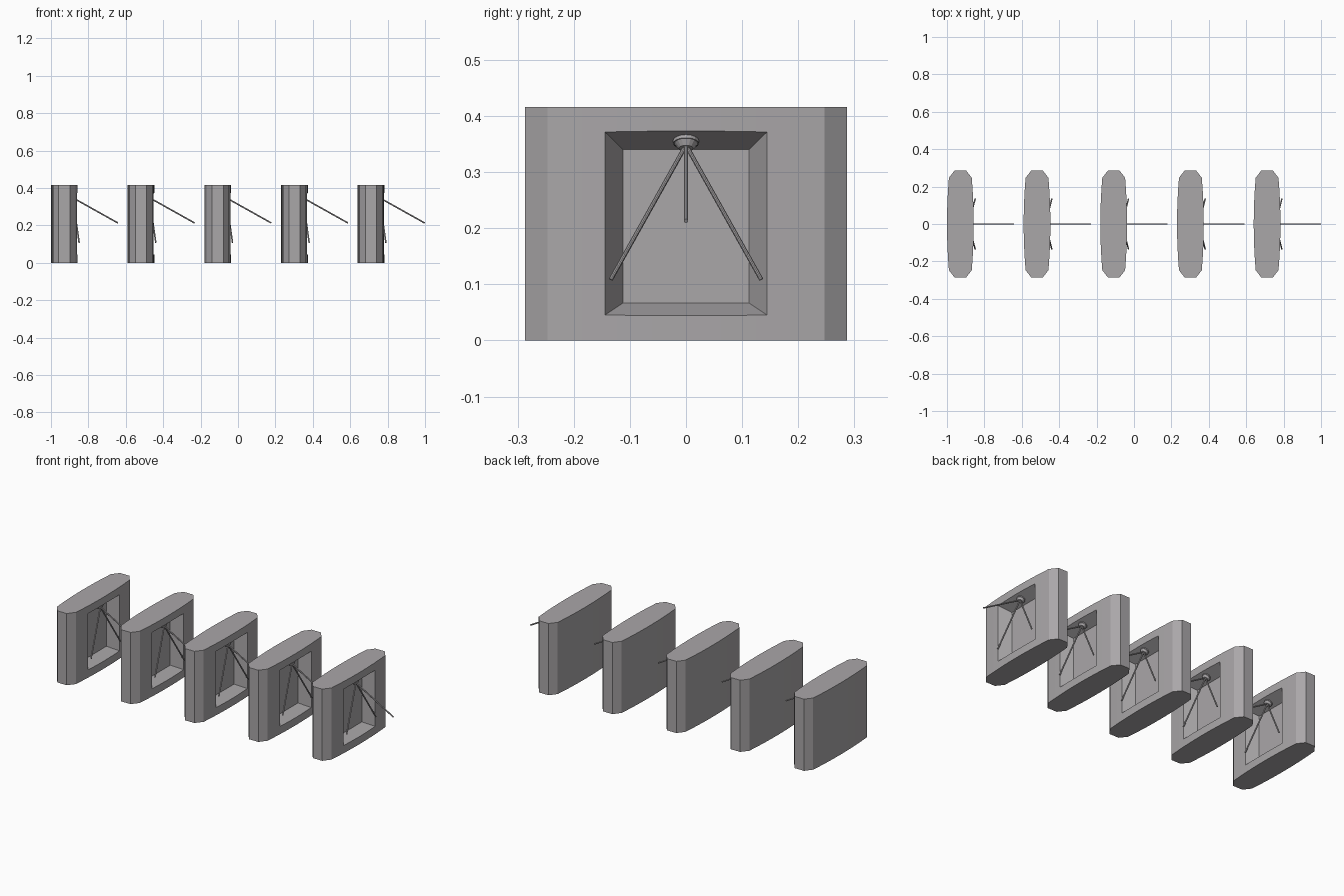
import bpy, bmesh, math
from mathutils import Vector, Matrix

if "Cube" in bpy.data.objects:
    bpy.data.objects.remove(bpy.data.objects["Cube"])

COUNT, SPACING, START = 5, 0.41, -0.9285
HEIGHT = 0.416

grey = bpy.data.materials.new("warm grey")
grey.diffuse_color = (0.40, 0.385, 0.395, 1)
grey.use_nodes = True
grey.node_tree.nodes["Principled BSDF"].inputs["Base Color"].default_value = grey.diffuse_color


def make(name, bm):
    bmesh.ops.recalc_face_normals(bm, faces=bm.faces)
    me = bpy.data.meshes.new(name)
    bm.to_mesh(me)
    bm.free()
    me.materials.append(grey)
    ob = bpy.data.objects.new(name, me)
    bpy.context.collection.objects.link(ob)
    return ob


def loft(bm, lower, upper):
    """Closed solid between two matching outlines."""
    a = [bm.verts.new(p) for p in lower]
    b = [bm.verts.new(p) for p in upper]
    n = len(a)
    bm.faces.new(a)
    bm.faces.new(b)
    for i in range(n):
        bm.faces.new((a[i], a[(i + 1) % n], b[(i + 1) % n], b[i]))


def tube(bm, p, q, r1, r2, sides):
    d = q - p
    m = Matrix.Translation((p + q) / 2) @ d.to_track_quat('Z', 'Y').to_matrix().to_4x4()
    bmesh.ops.create_cone(bm, cap_ends=True, segments=sides, radius1=r1,
                          radius2=r2, depth=d.length, matrix=m)


# Cabinet: chamfered plan with gently bulging long sides
def half_width(y):
    return 0.0715 - 0.0105 * (y / 0.247) ** 2


ys = [-0.247 + 0.494 * i / 8 for i in range(9)]
side = [(0.03, -0.287)] + [(half_width(y), y) for y in ys] + [(0.03, 0.287)]
plan = side + [(-x, y) for x, y in reversed(side)]
bm = bmesh.new()
loft(bm, [(x, y, 0) for x, y in plan], [(x, y, HEIGHT) for x, y in plan])
cabinet = make("cabinet_1", bm)

# Tapered recess cut into the arm side
X_IN, X_OUT = 0.005, 0.069


def rect(x):
    t = (x - X_IN) / (X_OUT - X_IN)
    w, lo, hi = 0.112 + 0.033 * t, 0.067 - 0.022 * t, 0.340 + 0.032 * t
    return [(x, -w, lo), (x, w, lo), (x, w, hi), (x, -w, hi)]


bm = bmesh.new()
loft(bm, rect(X_IN), rect(0.08))
cutter = make("recess_cutter", bm)
cutter.hide_render = True
mod = cabinet.modifiers.new("recess", 'BOOLEAN')
mod.operation, mod.solver, mod.object = 'DIFFERENCE', 'EXACT', cutter
dg = bpy.context.evaluated_depsgraph_get()
cut_mesh = bpy.data.meshes.new_from_object(cabinet.evaluated_get(dg))
cabinet.modifiers.clear()
cabinet.data = cut_mesh
bpy.data.objects.remove(cutter)

# Hub: flange and tapered cap on the sloping recess ceiling
axis = Vector((0.45, 0, -0.893)).normalized()
base = Vector((0.037, 0, 0.358))
bm = bmesh.new()
tube(bm, base - axis * 0.004, base + axis * 0.008, 0.023, 0.023, 16)
tube(bm, base + axis * 0.008, base + axis * 0.018, 0.021, 0.013, 16)
hub = make("hub_1", bm)

# Three arms set evenly round the hub axis
root = Vector((0.045, 0, 0.348))
reach = Vector((0.2415, 0, -0.135))
bm = bmesh.new()
for k in range(3):
    d = Matrix.Rotation(k * math.tau / 3, 3, axis) @ reach
    tube(bm, root, root + d, 0.004, 0.004, 10)
arms = make("tripod_arms_1", bm)

# Row of identical turnstiles
for part in (cabinet, hub, arms):
    part.location.x = START
    for i in range(1, COUNT):
        c = part.copy()
        c.name = part.name[:-1] + str(i + 1)
        c.location.x = START + i * SPACING
        bpy.context.collection.objects.link(c)
